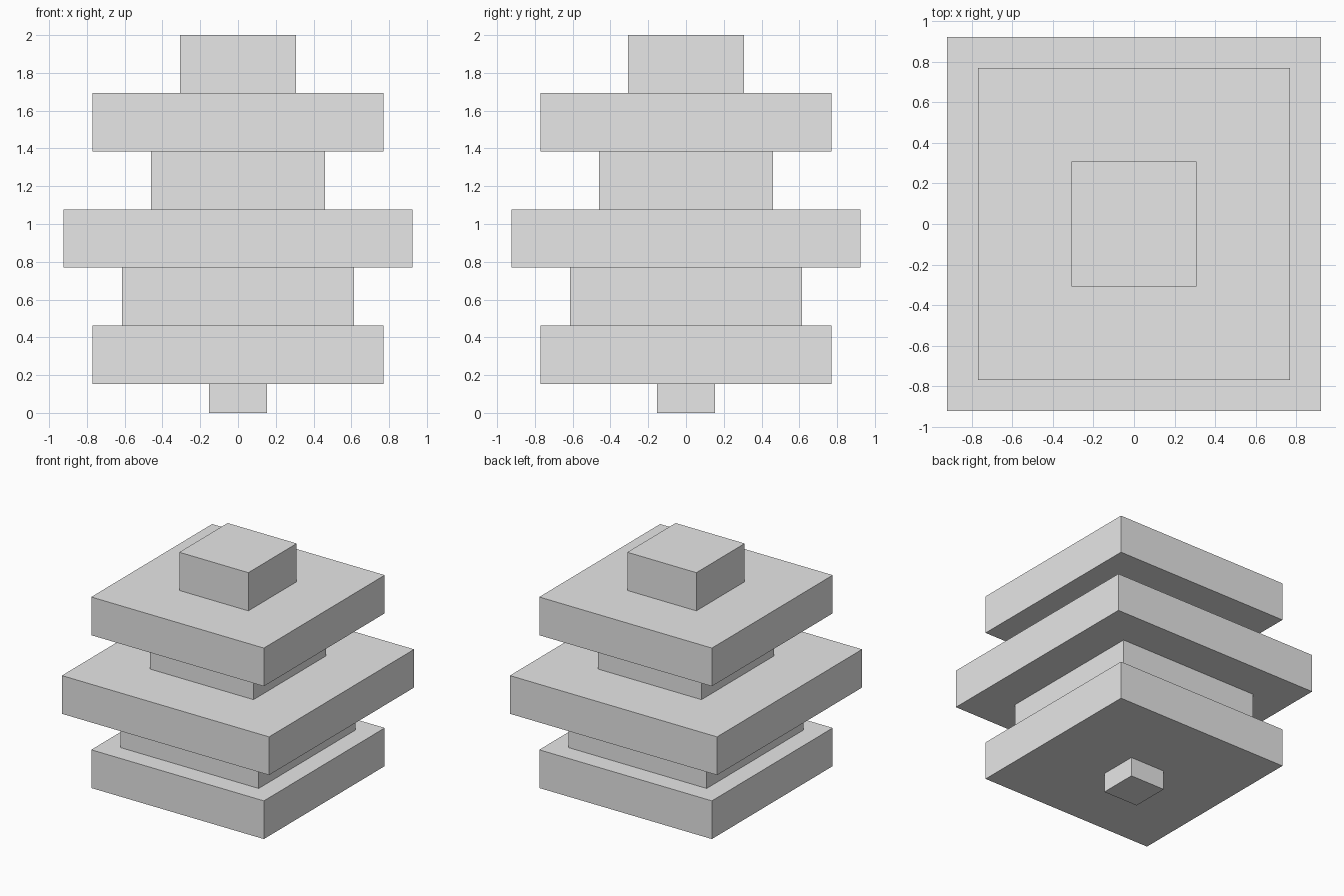
import bpy

# Remove the default object
cube = bpy.data.objects.get("Cube")
if cube:
    bpy.data.objects.remove(cube, do_unlink=True)

UNIT = 2 / 13  # the stack is thirteen units tall

# Single plain grey
grey = bpy.data.materials.new("plain_grey")
grey.use_nodes = True
colour = (0.8, 0.8, 0.8, 1)
grey.diffuse_color = colour
grey.node_tree.nodes["Principled BSDF"].inputs["Base Color"].default_value = colour


def add_slab(name, half_width, bottom, height):
    """Square slab, sizes in units."""
    bpy.ops.mesh.primitive_cube_add(size=1, location=(0, 0, (bottom + height / 2) * UNIT))
    slab = bpy.context.object
    slab.name = name
    slab.scale = (2 * half_width * UNIT, 2 * half_width * UNIT, height * UNIT)
    bpy.ops.object.transform_apply(location=False, rotation=False, scale=True)
    slab.data.materials.append(grey)


# Slabs from the ground up: name, half width, height
slabs = [
    ("foot", 1, 1),
    ("lower_tier", 5, 2),
    ("lower_neck", 4, 2),
    ("middle_tier", 6, 2),
    ("upper_neck", 3, 2),
    ("upper_tier", 5, 2),
    ("top_block", 2, 2),
]
level = 0
for name, half_width, height in slabs:
    add_slab(name, half_width, level, height)
    level += height
